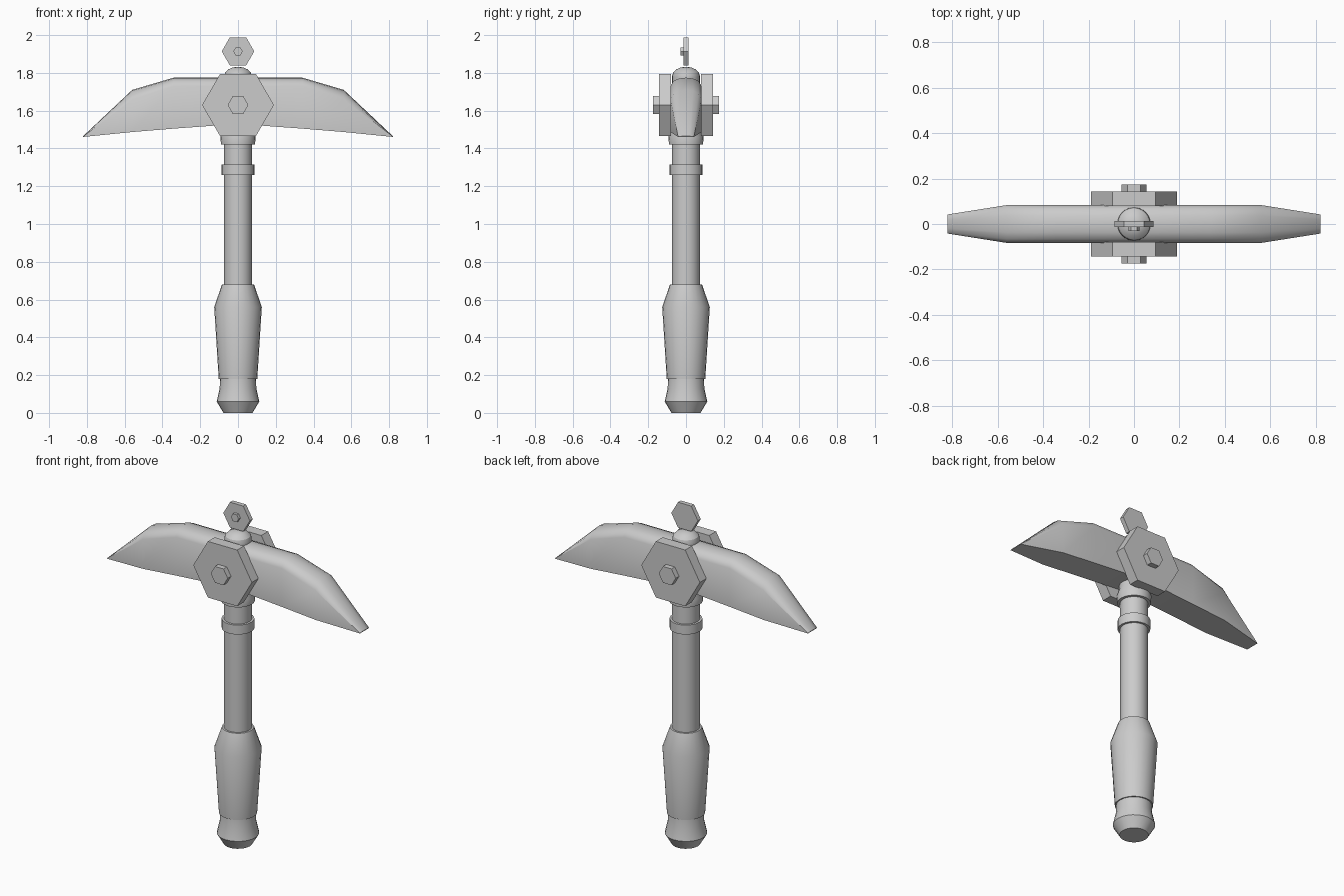
import bpy, bmesh, math
from mathutils import Matrix

if "Cube" in bpy.data.objects:
    bpy.data.objects.remove(bpy.data.objects["Cube"])


def finish(name, bm, smooth=None):
    bmesh.ops.recalc_face_normals(bm, faces=bm.faces)
    me = bpy.data.meshes.new(name)
    bm.to_mesh(me)
    bm.free()
    ob = bpy.data.objects.new(name, me)
    bpy.context.collection.objects.link(ob)
    if smooth:
        bpy.ops.object.select_all(action='DESELECT')
        ob.select_set(True)
        bpy.context.view_layer.objects.active = ob
        bpy.ops.object.shade_smooth_by_angle(angle=math.radians(smooth))
    return ob


def lathe(name, profile, sides=24):
    """Closed turned solid from (radius, z) pairs."""
    bm = bmesh.new()
    rings = [[bm.verts.new((r * math.cos(2 * math.pi * i / sides),
                            r * math.sin(2 * math.pi * i / sides), z))
              for i in range(sides)] for r, z in profile]
    for a, b in zip(rings, rings[1:]):
        for i in range(sides):
            j = (i + 1) % sides
            bm.faces.new((a[i], a[j], b[j], b[i]))
    bm.faces.new(rings[0][::-1])
    bm.faces.new(rings[-1])
    return finish(name, bm, 25)


def hex_plate(name, radius, z, y0, y1):
    """Pointy-top hexagonal prism lying along y."""
    bm = bmesh.new()
    place = (Matrix.Translation((0, (y0 + y1) / 2, z))
             @ Matrix.Rotation(math.pi / 2, 4, 'X')
             @ Matrix.Rotation(math.pi / 2, 4, 'Z'))
    bmesh.ops.create_cone(bm, cap_ends=True, segments=6, radius1=radius,
                          radius2=radius, depth=abs(y1 - y0), matrix=place)
    return finish(name, bm)


# Handle
lathe("pommel", [(.077, 0), (.113, .06), (.097, .13), (.095, .19)])
lathe("grip", [(.102, .18), (.126, .56), (.085, .68)])
lathe("shaft", [(.074, .6), (.074, 1.5)])
lathe("shaft_ring", [(.087, 1.26), (.087, 1.315)])
lathe("head_socket", [(.09, 1.42), (.093, 1.46), (.08, 1.5), (.073, 1.78)])

# Rounded cap on top of the head
lathe("top_dome", [(.073, 1.765), (.073, 1.785)] +
      [(.073 * math.cos(a), 1.785 + .047 * math.sin(a))
       for a in (math.radians(d) for d in (22, 45, 65, 82))])

# Pick blade: sections along x (x, ridge z, shoulder z, bottom z, half width)
half = [(.34, 1.775, 1.73, 1.505, .083),
        (.56, 1.71, 1.66, 1.487, .083),
        (.82, 1.465, 1.463, 1.461, .042)]
stations = ([(-s[0],) + s[1:] for s in reversed(half)]
            + [(0, 1.775, 1.73, 1.53, .083)] + half)
bm = bmesh.new()
sections = []
for x, ridge, shoulder, bottom, w in stations:
    pts = [(-w, bottom), (-w, shoulder)]
    for k in (-.8, -.45, 0, .45, .8):
        pts.append((k * w, shoulder + (ridge - shoulder) * math.sqrt(1 - k * k)))
    pts += [(w, shoulder), (w, bottom)]
    sections.append([bm.verts.new((x, y, z)) for y, z in pts])
for a, b in zip(sections, sections[1:]):
    n = len(a)
    for i in range(n):
        j = (i + 1) % n
        bm.faces.new((a[i], a[j], b[j], b[i]))
bm.faces.new(sections[0])
bm.faces.new(sections[-1])
finish("pick_blade", bm, 35)

# Side plates and bolts
for side, s in (("front", -1), ("back", 1)):
    hex_plate(side + "_plate", .19, 1.63, s * .08, s * .143)
    hex_plate(side + "_bolt", .055, 1.63, s * .13, s * .174)

# Hexagonal finial with a small stud on the front
hex_plate("finial", .086, 1.914, -.013, .013)
hex_plate("finial_stud", .025, 1.914, -.03, -.005)
